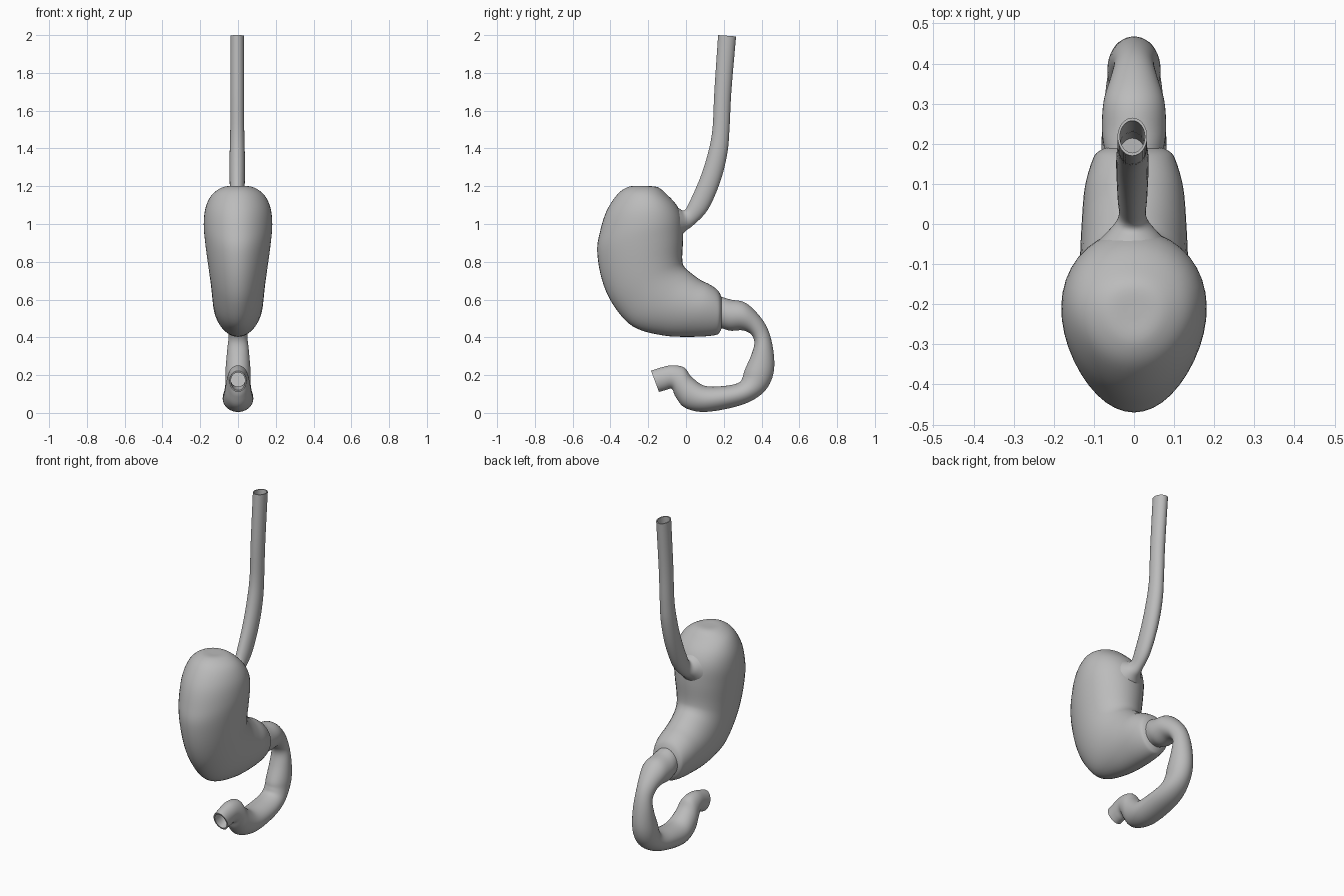
import bpy
import bmesh
import math
from mathutils import Vector

default_cube = bpy.data.objects.get("Cube")
if default_cube:
    bpy.data.objects.remove(default_cube, do_unlink=True)

SIDES = 40
STEPS = 5

tissue = bpy.data.materials.new("soft grey")
tissue.use_nodes = True
grey = (0.5, 0.5, 0.5, 1.0)
tissue.diffuse_color = grey
tissue.node_tree.nodes["Principled BSDF"].inputs["Base Color"].default_value = grey


def spline(a, b, c, d, t):
    """Smooth curve value between b and c."""
    return b + 0.5 * t * (c - a + t * (2 * a - 5 * b + 4 * c - d + t * (3 * (b - c) + d - a)))


def refine(stations):
    """Insert smooth in-between stations."""
    rows = [Vector(s) for s in stations]
    padded = [rows[0]] + rows + [rows[-1]]
    result = []
    for i in range(len(rows) - 1):
        for k in range(STEPS):
            result.append(spline(*padded[i:i + 4], k / STEPS))
    result.append(rows[-1])
    return result


def add_ring(bm, station, egg, scale=1.0):
    """Oval ring spanning two opposite outline points, with a given half width."""
    outer = Vector((0, station[0], station[1]))
    inner = Vector((0, station[2], station[3]))
    centre = (outer + inner) / 2
    reach = (outer - inner) / 2
    ring = []
    for i in range(SIDES):
        angle = math.tau * i / SIDES
        side = station[4] * math.sin(angle) * (1 - egg * math.cos(angle))
        offset = reach * math.cos(angle) + Vector((side, 0, 0))
        ring.append(bm.verts.new(centre + offset * scale))
    return ring


def loft(name, stations, egg=0.0, hollow=False):
    """Skin rings along the stations; a hollow organ opens at its first station."""
    bm = bmesh.new()
    rows = refine(stations)
    rings = [add_ring(bm, row, egg) for row in rows]
    if hollow:
        # inner wall running back from the open mouth
        lining = [add_ring(bm, row, egg, 0.84) for row in rows[:STEPS * 3]]
        rings = lining[::-1] + rings
    for first, second in zip(rings, rings[1:]):
        for i in range(SIDES):
            j = (i + 1) % SIDES
            bm.faces.new((first[i], first[j], second[j], second[i]))
    bm.faces.new(rings[0])
    bm.faces.new(rings[-1])
    bmesh.ops.recalc_face_normals(bm, faces=bm.faces)
    mesh = bpy.data.meshes.new(name)
    bm.to_mesh(mesh)
    bm.free()
    mesh.materials.append(tissue)
    obj = bpy.data.objects.new(name, mesh)
    bpy.context.collection.objects.link(obj)
    bpy.ops.object.select_all(action="DESELECT")
    obj.select_set(True)
    bpy.context.view_layer.objects.active = obj
    bpy.ops.object.shade_smooth_by_angle(angle=math.radians(50))
    return obj


# Each station: outer y, outer z, inner y, inner z, half width

# Stomach pouch from the domed top to the lip at its outlet
loft("stomach", [
    (-.24, 1.2, -.21, 1.2, .015),
    (-.3, 1.198, -.15, 1.195, .075),
    (-.36, 1.16, -.1, 1.155, .135),
    (-.42, 1.07, -.05, 1.1, .17),
    (-.455, .96, -.02, 1.03, .18),
    (-.47, .855, -.015, .93, .172),
    (-.445, .705, -.02, .82, .155),
    (-.386, .573, -.01, .775, .143),
    (-.28, .457, .025, .742, .135),
    (-.12, .41, .075, .705, .13),
    (.04, .403, .125, .68, .122),
    (.15, .411, .165, .652, .103),
    (.18, .43, .185, .62, .085),
    (.2, .48, .2, .57, .04),
], egg=0.13)

# Duodenum from its open far end back up to the stomach outlet
loft("duodenum", [
    (-.143, .111, -.185, .223, .045),
    (-.11, .12, -.14, .238, .047),
    (-.075, .127, -.075, .252, .052),
    (-.055, .085, -.01, .24, .06),
    (-.005, .027, .03, .19, .07),
    (.1, .005, .1, .143, .08),
    (.26, .032, .206, .143, .08),
    (.365, .074, .28, .16, .072),
    (.434, .138, .3, .19, .066),
    (.466, .228, .31, .225, .066),
    (.46, .345, .345, .305, .058),
    (.43, .45, .362, .37, .05),
    (.375, .53, .345, .415, .06),
    (.31, .585, .3, .437, .076),
    (.235, .6, .235, .435, .08),
    (.185, .615, .18, .45, .074),
    (.13, .62, .13, .45, .07),
], hollow=True)

# Gullet from its open top down to the flare where it joins the stomach
gullet = loft("oesophagus", [
    (.17, 2, .265, 1.993, .037),
    (.15, 1.7, .24, 1.7, .037),
    (.14, 1.5, .23, 1.5, .037),
    (.115, 1.37, .218, 1.37, .04),
    (.075, 1.245, .18, 1.22, .04),
    (.02, 1.12, .115, 1.075, .037),
    (-.01, 1.072, .04, .995, .035),
    (-.045, 1.088, -.005, .96, .065),
    (-.1, 1.12, -.05, .9, .12),
], hollow=True)
gullet.location.x = -.004
